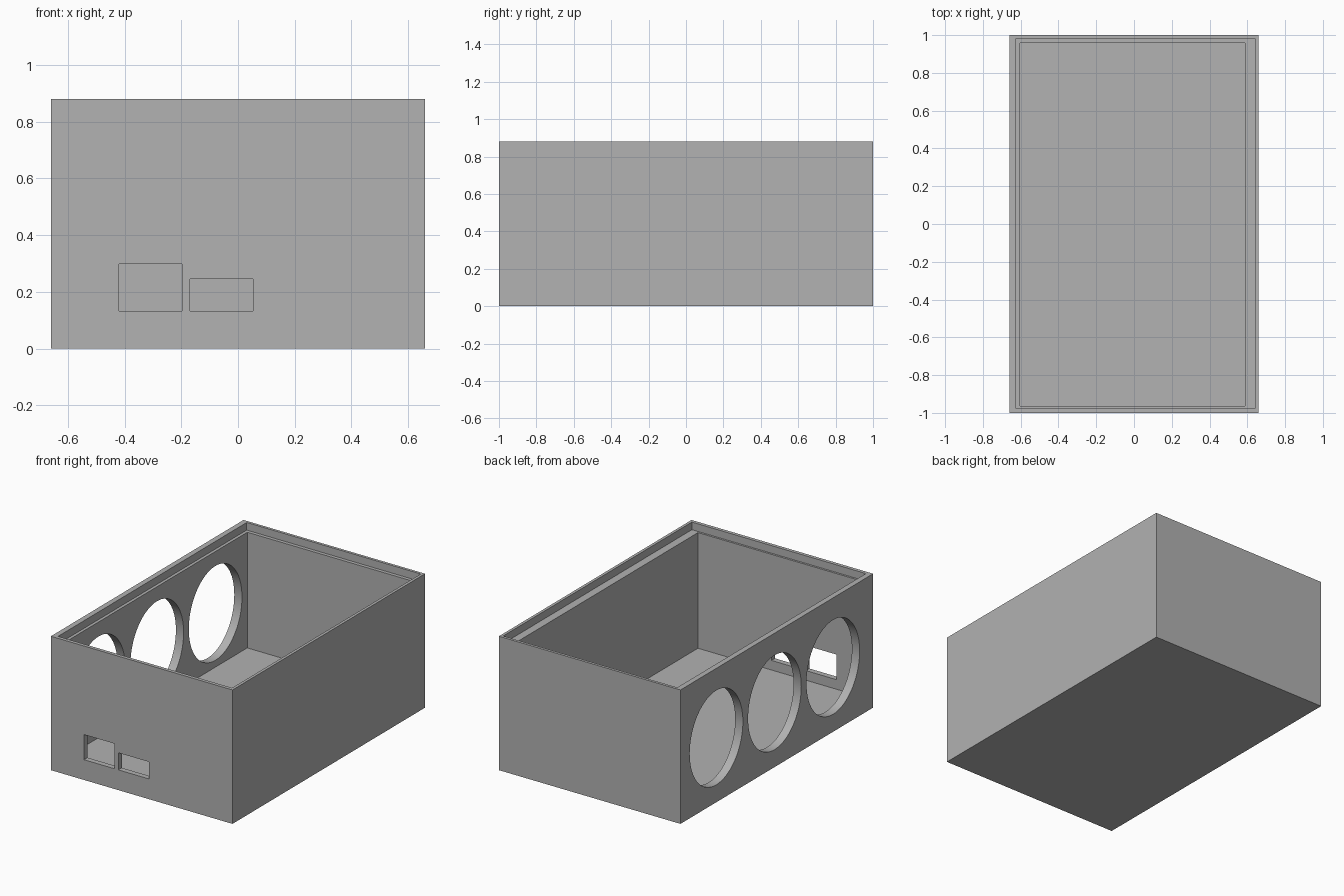
import bpy
import math

cube = bpy.data.objects.get("Cube")
if cube:
    bpy.data.objects.remove(cube, do_unlink=True)

# Single flat grey
grey = bpy.data.materials.new("plain_grey")
grey.use_nodes = True
colour = (0.445, 0.445, 0.445, 1)
grey.diffuse_color = colour
grey.node_tree.nodes["Principled BSDF"].inputs["Base Color"].default_value = colour


def box(name, low, high):
    """Box spanning two opposite corners."""
    centre = [(a + b) / 2 for a, b in zip(low, high)]
    bpy.ops.mesh.primitive_cube_add(size=1, location=centre)
    ob = bpy.context.object
    ob.name = name
    ob.scale = [b - a for a, b in zip(low, high)]
    bpy.ops.object.transform_apply(location=True, rotation=True, scale=True)
    ob.data.materials.append(grey)
    return ob


def oval_hole(name, y, z, half_y, half_z):
    """Elliptical cutter running through the -x wall."""
    bpy.ops.mesh.primitive_cylinder_add(vertices=72, radius=1, depth=0.4,
                                        rotation=(0, math.pi / 2, 0))
    ob = bpy.context.object
    ob.name = name
    bpy.ops.object.transform_apply(location=False, rotation=True, scale=False)
    ob.scale = (1, half_y, half_z)
    ob.location = (-0.66, y, z)
    bpy.ops.object.transform_apply(location=True, rotation=True, scale=True)
    ob.data.materials.append(grey)
    return ob


HEIGHT = 0.88
case = box("open_case", (-0.66, -1, 0), (0.66, 1, HEIGHT))

# Main cavity and the shallow recess for a lid around its top
cutters = [
    box("cavity_cutter", (-0.604, -0.964, 0.07), (0.588, 0.959, 1)),
    box("lid_recess_cutter", (-0.624, -0.977, HEIGHT - 0.05), (0.641, 0.982, 1)),
]

# Two port openings in the front wall
for side, x0, x1, top in (("right", -0.42, -0.197, 0.298),
                          ("left", -0.17, 0.053, 0.245)):
    cutters.append(box(side + "_port_cutter", (x0, -1.1, 0.133), (x1, -0.8, top)))

# Row of three oval openings in the side wall
for i in range(3):
    cutters.append(oval_hole(f"side_hole_cutter_{i}", 0.022 + (i - 1) * 0.606,
                             0.425, 0.276, 0.31))

# Cut every opening, then discard the cutters
bpy.ops.object.select_all(action='DESELECT')
bpy.context.view_layer.objects.active = case
case.select_set(True)
for cutter in cutters:
    cutter.hide_render = True
    mod = case.modifiers.new(cutter.name, 'BOOLEAN')
    mod.operation = 'DIFFERENCE'
    mod.solver = 'EXACT'
    mod.object = cutter
    bpy.ops.object.modifier_apply(modifier=mod.name)
for cutter in cutters:
    bpy.data.objects.remove(cutter, do_unlink=True)

bpy.ops.object.shade_smooth_by_angle(angle=math.radians(30))
